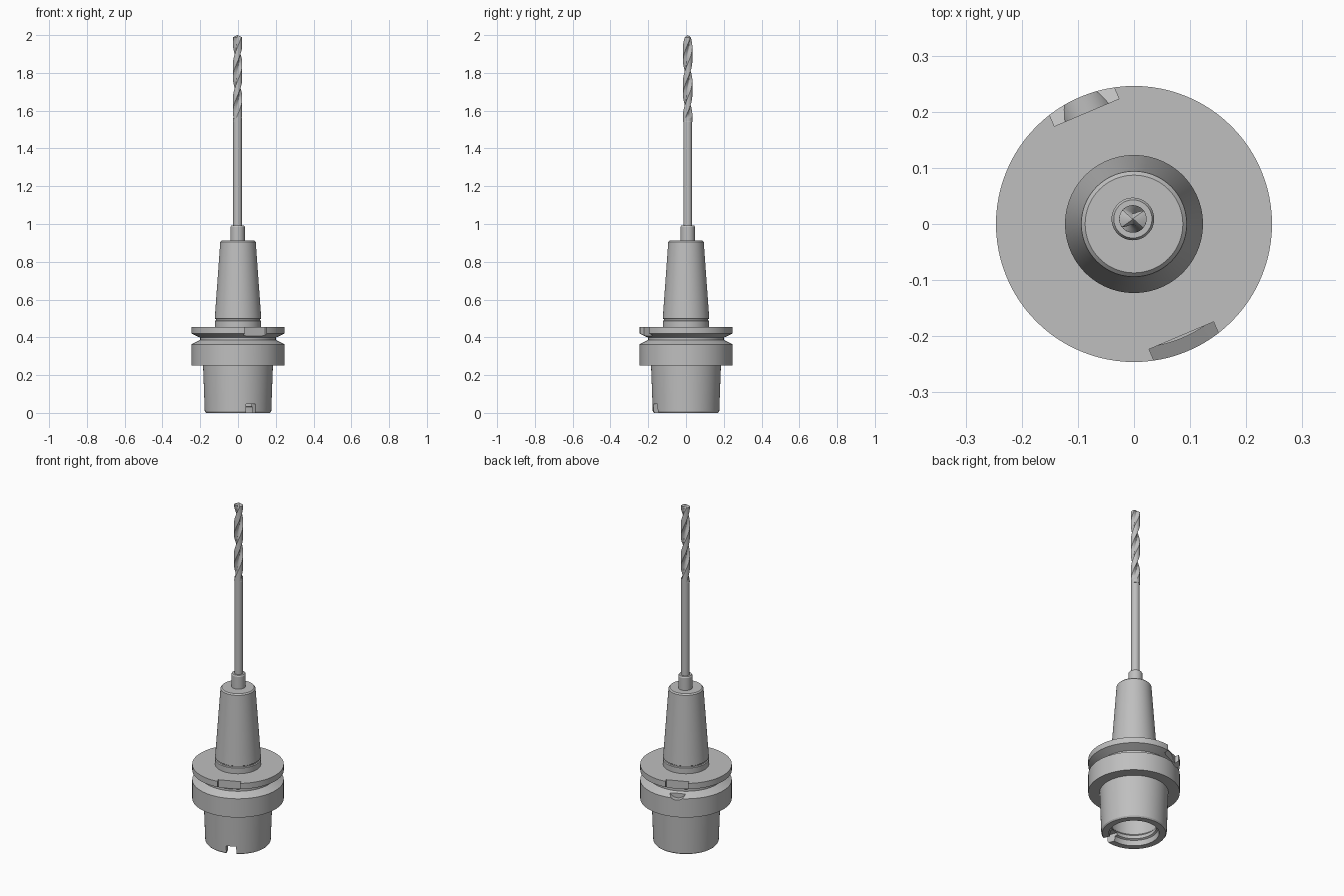
import bpy, bmesh, math
from mathutils import Matrix, Vector

if "Cube" in bpy.data.objects:
    bpy.data.objects.remove(bpy.data.objects["Cube"])

steel = bpy.data.materials.new("grey steel")
steel.use_nodes = True
GREY = (0.52, 0.52, 0.52, 1)
steel.diffuse_color = GREY
steel.node_tree.nodes["Principled BSDF"].inputs["Base Color"].default_value = GREY

SLOT_ANGLE = math.radians(-67)      # direction of the drive slots
DRILL_X, DRILL_Y = -0.002, 0.009    # the drill sits slightly off axis


def finish(name, bm):
    bmesh.ops.recalc_face_normals(bm, faces=bm.faces)
    mesh = bpy.data.meshes.new(name)
    bm.to_mesh(mesh)
    bm.free()
    mesh.materials.append(steel)
    obj = bpy.data.objects.new(name, mesh)
    bpy.context.collection.objects.link(obj)
    return obj


def loft(name, rings):
    """Skin a stack of equal rings and cap both ends."""
    bm = bmesh.new()
    loops = [[bm.verts.new(p) for p in ring] for ring in rings]
    n = len(loops[0])
    for a, b in zip(loops, loops[1:]):
        for i in range(n):
            j = (i + 1) % n
            bm.faces.new((a[i], a[j], b[j], b[i]))
    bm.faces.new(loops[0])
    bm.faces.new(loops[-1])
    return finish(name, bm)


def lathe(name, profile, sides, cx=0, cy=0):
    turn = [math.tau * i / sides for i in range(sides)]
    return loft(name, [[(cx + r * math.cos(t), cy + r * math.sin(t), z) for t in turn]
                       for r, z in profile])


def smooth(obj, angle=25):
    bpy.ops.object.select_all(action="DESELECT")
    obj.select_set(True)
    bpy.context.view_layer.objects.active = obj
    bpy.ops.object.shade_smooth_by_angle(angle=math.radians(angle))


def cut(obj, cutter):
    cutter.hide_render = True
    mod = obj.modifiers.new("cut", "BOOLEAN")
    mod.operation, mod.solver, mod.object = "DIFFERENCE", "EXACT", cutter
    graph = bpy.context.evaluated_depsgraph_get()
    mesh = bpy.data.meshes.new_from_object(obj.evaluated_get(graph))
    obj.modifiers.clear()
    obj.data = mesh
    bpy.data.objects.remove(cutter)


def block(angle, r0, r1, width, z0, z1):
    """Box cutter spanning r0..r1 along a radial direction."""
    bm = bmesh.new()
    bmesh.ops.create_cube(bm, size=1)
    bm.transform(Matrix.Rotation(angle, 4, "Z")
                 @ Matrix.Translation(((r0 + r1) / 2, 0, (z0 + z1) / 2))
                 @ Matrix.Diagonal((r1 - r0, width, z1 - z0, 1)))
    return finish("block_cutter", bm)


def bore(angle, r0, r1, radius, z):
    """Round cutter lying along a radial direction."""
    bm = bmesh.new()
    bmesh.ops.create_cone(bm, cap_ends=True, segments=40, radius1=radius,
                          radius2=radius, depth=r1 - r0)
    bm.transform(Matrix.Rotation(angle, 4, "Z")
                 @ Matrix.Translation(((r0 + r1) / 2, 0, z))
                 @ Matrix.Rotation(math.pi / 2, 4, "Y"))
    return finish("bore_cutter", bm)


# Holder body: hollow shank, grooved flange, collar and tapered nose
holder = lathe("tool_holder", [
    (0.05, 0.30), (0.05, 0.17), (0.135, 0.17), (0.135, 0.07), (0.12, 0.055),
    (0.12, 0.035), (0.13, 0.03), (0.135, 0.0),
    (0.17, 0.0), (0.176, 0.008), (0.185, 0.252),
    (0.246, 0.252), (0.246, 0.363), (0.20, 0.386), (0.20, 0.398), (0.246, 0.42),
    (0.246, 0.454), (0.123, 0.454),
    (0.123, 0.487), (0.117, 0.49), (0.117, 0.496), (0.123, 0.50),
    (0.094, 0.905), (0.087, 0.912)], 96)

# Opposite pairs of flange notches, round pockets and shank slots
for angle, slot_height in ((SLOT_ANGLE, 0.047), (SLOT_ANGLE + math.pi, 0.035)):
    cut(holder, block(angle, 0.216, 0.30, 0.125, 0.408, 0.50))
    cut(holder, bore(angle, 0.214, 0.30, 0.049, 0.401))
    cut(holder, block(angle, 0.10, 0.25, 0.055, -0.05, slot_height))
smooth(holder)

# Sleeve gripping the drill
sleeve = lathe("drill_sleeve", [
    (0.038, 0.90), (0.038, 0.985), (0.034, 0.992)], 48, DRILL_X, DRILL_Y)
smooth(sleeve)

# Plain round drill shank
shank = lathe("drill_shank", [(0.0235, 0.95), (0.0235, 1.56)], 40, DRILL_X, DRILL_Y)
smooth(shank)

# Twisted drill end with two flutes fading out at the bottom and a cone tip
START, SHOULDER, TIP, PITCH, SIDES, STEPS = 1.54, 1.988, 2.0, 0.36, 56, 90


def flute_ring(z, scale=1):
    twist = math.tau * (z - START) / PITCH
    fade = min(1, (z - START) / 0.06)
    ring = []
    for i in range(SIDES):
        a = math.tau * i / SIDES
        depth = 0.58 * fade * max(0, math.cos(2 * a) + 0.1) ** 0.6
        r = 0.0245 * scale * (1 - depth)
        ring.append((DRILL_X + r * math.cos(a + twist),
                     DRILL_Y + r * math.sin(a + twist), z))
    return ring


rings = [flute_ring(START + (SHOULDER - START) * k / STEPS) for k in range(STEPS + 1)]
rings.append(flute_ring(TIP, 0.08))
flutes = loft("fluted_drill_end", rings)
smooth(flutes, 32)
